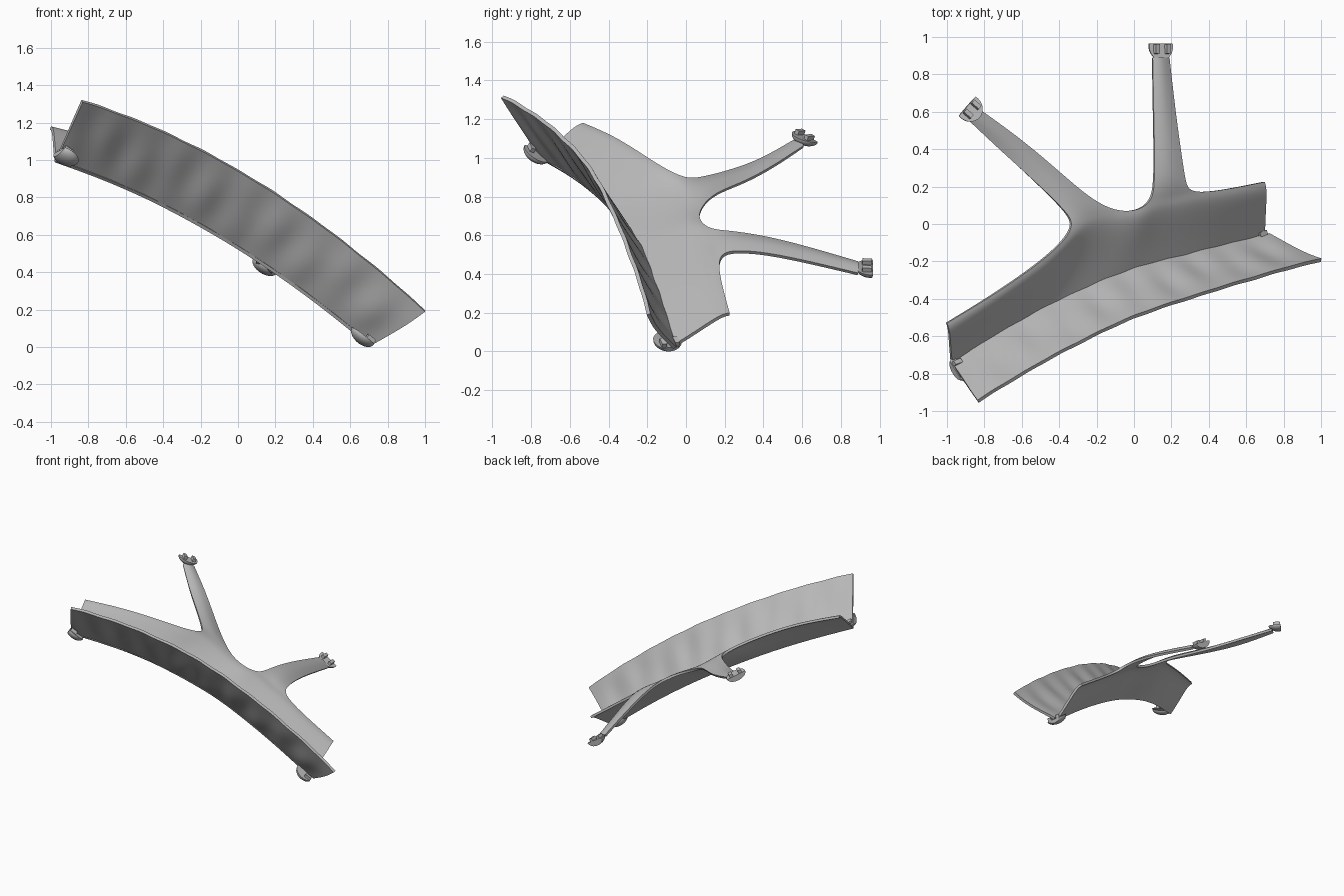
import bpy, bmesh, math
from mathutils import Vector, Matrix

cube = bpy.data.objects.get("Cube")
if cube:
    bpy.data.objects.remove(cube, do_unlink=True)

grey = bpy.data.materials.new("mid grey")
grey.use_nodes = True
grey.diffuse_color = (0.5, 0.5, 0.5, 1)
grey.node_tree.nodes["Principled BSDF"].inputs["Base Color"].default_value = (0.5, 0.5, 0.5, 1)

NORMAL = Vector((0.58, -0.46, 0.68)).normalized()


def finish(name, bm, thickness=0, levels=0):
    mesh = bpy.data.meshes.new(name)
    bm.to_mesh(mesh)
    bm.free()
    obj = bpy.data.objects.new(name, mesh)
    bpy.context.collection.objects.link(obj)
    mesh.materials.append(grey)
    if levels:
        sub = obj.modifiers.new("smooth", 'SUBSURF')
        sub.levels = sub.render_levels = levels
        sub.boundary_smooth = 'PRESERVE_CORNERS'
    if thickness:
        solid = obj.modifiers.new("thickness", 'SOLIDIFY')
        solid.thickness = thickness
    bpy.ops.object.select_all(action='DESELECT')
    obj.select_set(True)
    bpy.context.view_layer.objects.active = obj
    for mod in list(obj.modifiers):
        bpy.ops.object.modifier_apply(modifier=mod.name)
    bpy.ops.object.shade_smooth_by_angle(angle=math.radians(40))


def skin(bm, rows):
    """Quads between consecutive rows of vertices."""
    for a, b in zip(rows, rows[1:]):
        for i in range(len(a) - 1):
            bm.faces.new((a[i], a[i + 1], b[i + 1], b[i]))


def sag(x, end, depth):
    """Forward bow of the low half of the strip."""
    return depth * math.sin(math.pi * min(1, max(0, x / end)))


def seam(x):
    """Curve where the wall and the plate meet."""
    p, q = x + 0.97, (x + 0.97) * (x + 0.2)
    y = -0.755 + 0.552 * p - 0.158 * q - sag(x, 0.72, 0.018)
    return Vector((x, y, 1.0 - 0.442 * p - 0.155 * q))


def rim(x):
    """Free upper edge of the wall."""
    p, q = x + 0.83, (x + 0.83) * x
    y = -0.955 + 0.542 * p - 0.13 * q - sag(x, 1, 0.02)
    return Vector((x, y, 1.31 - 0.446 * p - 0.166 * q))


# Rippled front wall
bm = bmesh.new()
rows = []
STEPS = 96
for j in range(13):
    v = j / 12
    row = []
    for i in range(STEPS + 1):
        s = i / STEPS
        point = seam(-0.97 + 1.69 * s).lerp(rim(-0.83 + 1.83 * s), v)
        ripple = math.sin(s * 62 + 2 * v) + 0.6 * math.sin(s * 37 - 3 * v)
        fade = math.sin(math.pi * min(1, 0.1 + v * 0.8))
        belly = 0.014 * math.sin(math.pi * v) * s
        point += Vector((0, -0.8, -0.6)) * (0.005 * ripple * fade + belly)
        row.append(bm.verts.new(point))
    rows.append(row)
skin(bm, rows)
finish("front_wall", bm, thickness=0.02)

# Back plate with two arms growing out of its upper edge
edge = [(-1, -.53, 1.18), (-.7, -.35, 1.105), (-.41, -.14, .96), (-.315, -.01, .895),
        (-.22, .06, .82), (-.1, .065, .73), (.03, .07, .67), (.1, .13, .63),
        (.2, .14, .555), (.295, .165, .495), (.45, .175, .38), (.7, .225, .2)]
foot_x = [-.97, -.72, -.5, -.4, -.28, -.15, -.02, .1, .22, .34, .48, .7]
bm = bmesh.new()
rows = []
for v, bulge in ((0, 0), (0.35, 0.005), (0.7, 0.015), (0.9, 0.015), (1, 0)):
    rows.append([bm.verts.new(seam(x).lerp(Vector(e), v) + NORMAL * bulge)
                 for x, e in zip(foot_x, edge)])
skin(bm, rows)

left_arm = [((.11, .22, .625), (.275, .23, .525)), ((.11, .4, .6), (.25, .4, .515)),
            ((.105, .62, .545), (.22, .62, .47)), ((.1, .89, .465), (.19, .89, .405))]
right_arm = [((-.355, .06, .895), (-.24, .14, .82)), ((-.52, .22, .935), (-.42, .3, .875)),
             ((-.7, .38, .99), (-.61, .46, .965)), ((-.88, .55, 1.09), (-.82, .61, 1.065))]
for first, stations in ((7, left_arm), (3, right_arm)):
    strips = [rows[-1][first:first + 3]]
    for a, b in stations:
        a, b = Vector(a), Vector(b)
        crown = (a + b) / 2 + Vector((0.2, 0.1, 0.9)) * 0.02
        strips.append([bm.verts.new(p) for p in (a, crown, b)])
    skin(bm, strips)
finish("back_plate_with_arms", bm, thickness=0.018, levels=3)


# Cupped feet, cut flat on the outer side, with two small prongs
def foot(name, centre, axis, outward, trim):
    axis = Vector(axis).normalized()
    side = axis.cross(Vector(outward)).normalized()
    out = side.cross(axis)
    place = Matrix((out, side, axis)).transposed().to_4x4()
    place.translation = Vector(centre)
    bm = bmesh.new()
    bmesh.ops.create_uvsphere(bm, u_segments=32, v_segments=16, radius=0.075)
    for point, cut in (((0, 0, 0), (0, 0, 1)), ((trim, 0, 0), (1, 0, 0))):
        geom = bm.verts[:] + bm.edges[:] + bm.faces[:]
        res = bmesh.ops.bisect_plane(bm, geom=geom, plane_co=point, plane_no=cut, clear_outer=True)
        rim_edges = [g for g in res["geom_cut"] if isinstance(g, bmesh.types.BMEdge)]
        bmesh.ops.contextual_create(bm, geom=rim_edges)
    bmesh.ops.scale(bm, vec=(1, 1, 0.6), verts=bm.verts)
    for y in (-0.035, 0.035):
        prong = Matrix.Translation((trim - 0.03, y, 0.008)) @ Matrix.Diagonal((0.05, 0.025, 0.03, 1))
        bmesh.ops.create_cube(bm, size=1, matrix=prong)
    bmesh.ops.transform(bm, matrix=place, verts=bm.verts)
    finish(name, bm)


foot("right_front_foot", (-.92, -.77, 1.025), (.4, .5, .77), (-1, -.4, .6), 0.045)
foot("left_front_foot", (.67, -.095, .058), (.6, .1, .77), (1, .4, -.6), 0.06)
foot("left_arm_foot", (.145, .95, .435), (.5, .05, .8), (0, 1, 0), 0.015)
foot("right_arm_foot", (-.88, .62, 1.11), (.3, .25, .9), (-.75, .65, 0), 0.015)
